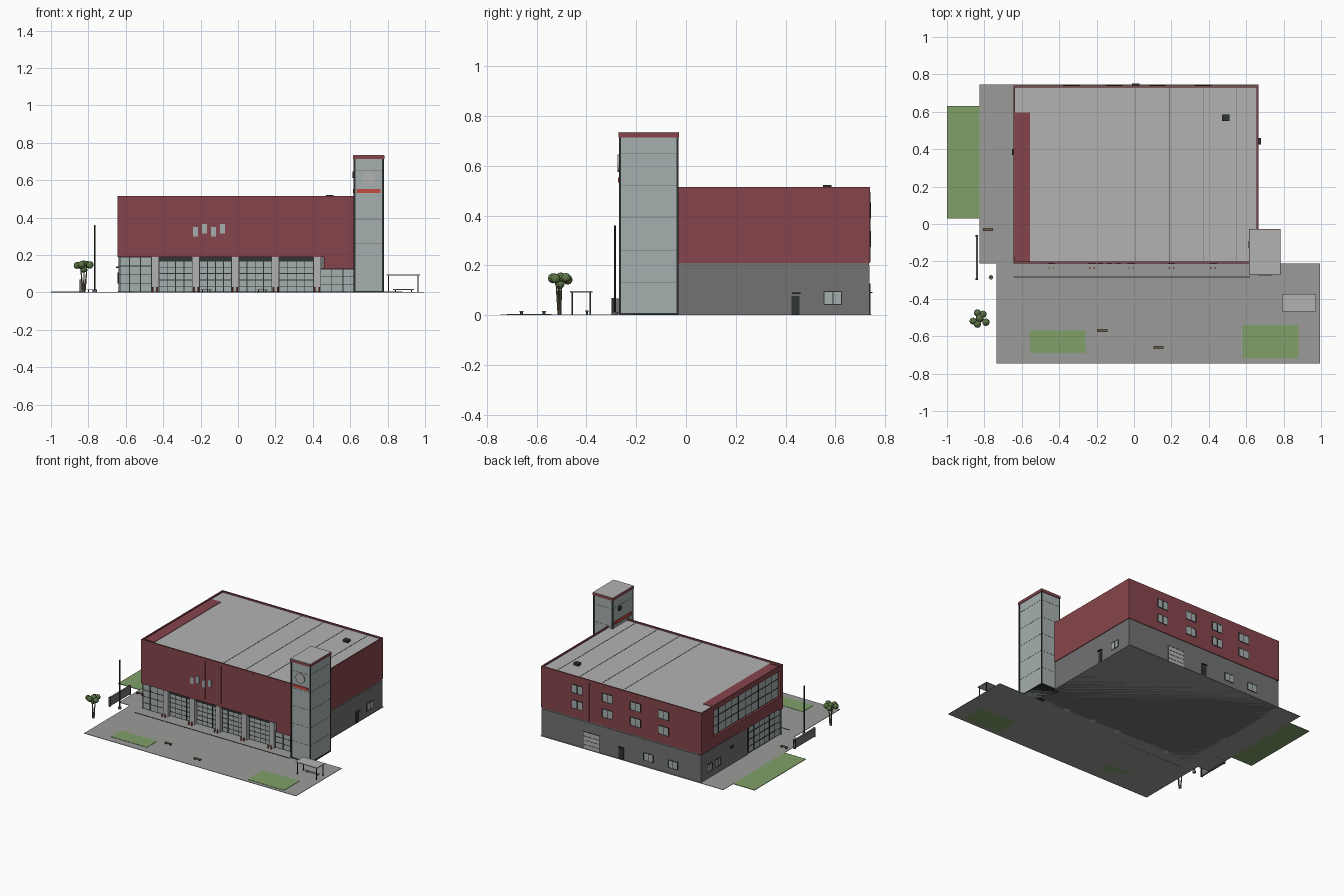
import bpy, bmesh, random
from mathutils import Matrix, Vector

if "Cube" in bpy.data.objects:
    bpy.data.objects.remove(bpy.data.objects["Cube"])
random.seed(4)


def material(name, r, g, b):
    m = bpy.data.materials.new(name)
    m.diffuse_color = (r, g, b, 1)
    m.use_nodes = True
    m.node_tree.nodes["Principled BSDF"].inputs["Base Color"].default_value = m.diffuse_color
    return m


RED = material("red_cladding", .24, .06, .07)
BRIGHT = material("bright_red", .55, .07, .05)
GLASS = material("glass", .38, .43, .43)
GREY = material("grey_wall", .17, .17, .175)
LIGHT = material("light_grey", .45, .45, .45)
DARK = material("dark_frame", .03, .033, .033)
PAVE = material("paving", .33, .33, .32)
GRASS = material("grass", .22, .35, .14)
LEAF = material("leaves", .12, .2, .07)
WOOD = material("wood", .15, .12, .08)


def finish(name, bm, mat):
    me = bpy.data.meshes.new(name)
    bm.to_mesh(me)
    bm.free()
    me.materials.append(mat)
    ob = bpy.data.objects.new(name, me)
    bpy.context.collection.objects.link(ob)
    return ob


def boxes(name, items, mat):
    """One object from boxes given as (x0, x1, y0, y1, z0, z1)."""
    bm = bmesh.new()
    for x0, x1, y0, y1, z0, z1 in items:
        m = Matrix.Translation(((x0 + x1) / 2, (y0 + y1) / 2, (z0 + z1) / 2))
        m = m @ Matrix.Diagonal((abs(x1 - x0), abs(y1 - y0), z1 - z0, 1))
        bmesh.ops.create_cube(bm, size=1, matrix=m)
    return finish(name, bm, mat)


def box(name, x0, x1, y0, y1, z0, z1, mat):
    return boxes(name, [(x0, x1, y0, y1, z0, z1)], mat)


def rod(name, p, q, r, mat, sides=8, r2=None):
    p, q = Vector(p), Vector(q)
    d = q - p
    m = Matrix.Translation((p + q) / 2) @ d.to_track_quat('Z', 'Y').to_matrix().to_4x4()
    bm = bmesh.new()
    bmesh.ops.create_cone(bm, cap_ends=True, segments=sides, radius1=r,
                          radius2=r if r2 is None else r2, depth=d.length, matrix=m)
    return finish(name, bm, mat)


def on_wall(axis, p0, p1, a0, a1, z0, z1):
    return (p0, p1, a0, a1, z0, z1) if axis == 'x' else (a0, a1, p0, p1, z0, z1)


def glazing(name, axis, pos, out, a0, a1, z0, z1, cols, rows, bar=.004, pane=GLASS, proud=.003):
    """Pane on a wall plane with a mullion grid; out is +1 or -1."""
    box(name + "_pane", *on_wall(axis, pos - out * .004, pos + out * proud * .5, a0, a1, z0, z1), pane)
    bars = []
    for i in range(cols + 1):
        a = a0 + (a1 - a0) * i / cols
        bars.append(on_wall(axis, pos - out * .002, pos + out * proud, a - bar / 2, a + bar / 2, z0, z1))
    for j in range(rows + 1):
        z = max(z0 + (z1 - z0) * j / rows, bar / 2)
        bars.append(on_wall(axis, pos - out * .002, pos + out * proud, a0, a1, z - bar / 2, z + bar / 2))
    boxes(name + "_frame", bars, DARK)


# Ground: paving and lawns
box("front_paving", -.735, .995, -.745, -.21, 0, .003, PAVE)
box("side_paving", -.825, .665, -.21, .745, 0, .003, PAVE)
box("side_lawn", -1, -.825, .03, .63, 0, .004, GRASS)
box("front_lawn_left", -.555, -.26, -.69, -.57, 0, .005, GRASS)
box("front_lawn_right", .58, .88, -.72, -.54, 0, .005, GRASS)
box("apron_line", -.645, .62, -.285, -.28, 0, .005, DARK)

# Ground floor
box("ground_floor_core", -.622, .66, -.18, .735, 0, .21, GREY)
box("ground_floor_rear_wall", -.64, .66, .72, .738, 0, .2, GREY)
box("ground_floor_left_wall", -.64, -.61, .2, .738, 0, .2, GREY)
box("ground_floor_right_wall", .64, .662, -.2, .738, 0, .2, GREY)

# Upper storey with a recess for the big side window
box("upper_core", -.622, .665, -.21, .74, .21, .5, RED)
boxes("upper_left_surround", [
    (-.645, -.62, -.21, .74, .21, .285), (-.645, -.62, -.21, .74, .48, .5),
    (-.645, -.62, -.21, -.18, .285, .48), (-.645, -.62, .595, .74, .285, .48)], RED)
box("front_soffit_band", -.645, .62, -.21, -.175, .19, .212, RED)
box("front_lowered_cladding", .46, .62, -.21, -.175, .125, .2, RED)
box("left_soffit_band", -.645, -.61, -.21, .32, .2, .212, RED)
glazing("side_curtain_wall", 'x', -.626, -1, -.18, .595, .285, .48, 10, 3, .006)

# Roof, parapet and seams
box("roof_deck", -.555, .655, -.2, .73, .495, .505, LIGHT)
box("roof_deck_corner", -.635, -.555, .595, .73, .495, .505, LIGHT)
box("roof_red_strip", -.635, -.555, -.18, .595, .495, .508, RED)
boxes("parapet", [(-.645, -.635, -.21, .74, .495, .515), (.655, .665, -.21, .74, .495, .515),
                  (-.645, .665, -.21, -.2, .495, .515), (-.645, .665, .73, .74, .495, .515)], RED)
boxes("roof_seams", [(x - .002, x + .002, -.2, .73, .5, .5065) for x in (.01, .19, .37, .55)], GREY)
box("roof_vent", .47, .51, .55, .585, .5, .522, DARK)

# Cladding joints on the front and rear
joints = [-.645 + .131 * i for i in range(1, 10)]
boxes("cladding_joints", [(x - .001, x + .001, y, y + .002, .213, .495)
                          for x in joints for y in (-.211, .739)], RED)

# Front bays, piers and red bollards
piers = [-.4425, -.225, -.015, .2, .4225]
boxes("front_piers", [(x - .02, x + .02, -.214, -.178, 0, .19) for x in piers], LIGHT)
for i in range(4):
    a, b = piers[i] + .02, piers[i + 1] - .02
    glazing(f"bay_door_{i + 1}", 'y', -.184, -1, a, b, 0, .168, 4, 5)
    box(f"bay_header_{i + 1}", a, b, -.195, -.178, .168, .19, DARK)
glazing("front_left_glass", 'y', -.195, -1, -.638, -.4625, 0, .188, 3, 4)
glazing("front_right_glass", 'y', -.19, -1, .4425, .62, 0, .125, 3, 3)
for i, x in enumerate(piers):
    for s in (-1, 1):
        rod(f"bollard_{i}_{s}", (x + s * .012, -.235, 0), (x + s * .012, -.235, .028), .004, BRIGHT)
for i in range(4):
    x, z = -.24 + i * .0483, .30 + .016 * (i % 2)
    box(f"front_small_panel_{i + 1}", x, x + .025, -.214, -.2, z, z + .05, GLASS)

# Left entrance
glazing("corner_side_glass", 'x', -.63, -1, -.195, -.13, 0, .195, 1, 4)
glazing("entrance_glass", 'x', -.63, -1, -.13, .17, 0, .2, 5, 4, .006)
for i, y in enumerate((.54, .64)):
    glazing(f"left_window_{i + 1}", 'x', -.64, -1, y - .03, y + .03, .05, .105, 2, 1)
box("left_wall_fitting", -.652, -.638, .37, .4, .13, .14, DARK)

# Rear wall openings
for r, z in enumerate((.275, .39)):
    for c, x in enumerate((.37, .124, -.105, -.335)):
        glazing(f"rear_window_{r}_{c}", 'y', .74, 1, x - .042, x + .042, z, z + .06, 2, 1)
for i, x in enumerate((-.21, -.41)):
    glazing(f"rear_low_window_{i + 1}", 'y', .738, 1, x - .038, x + .038, .045, .1, 2, 1)
glazing("rear_loading_door", 'y', .738, 1, .19, .32, 0, .125, 1, 4, .002, LIGHT)
box("rear_door", -.01, .03, .73, .742, 0, .08, DARK)
box("rear_door_canopy", -.01, .03, .735, .75, .088, .093, DARK)

# Right wall openings
glazing("right_window", 'x', .662, 1, .555, .625, .042, .095, 2, 1)
box("right_door", .655, .666, .423, .457, 0, .077, DARK)
box("right_door_canopy", .66, .678, .425, .46, .085, .09, DARK)

# Tower
X0, X1, Y0, Y1 = .618, .78, -.27, -.03
box("tower_glass", X0 + .003, X1 - .003, Y0 + .003, Y1 - .003, 0, .715, GLASS)
w = .009
boxes("tower_corner_posts", [(x, x + w, y, y + w, 0, .715) for x in (X0, X1 - w) for y in (Y0, Y1 - w)], DARK)
boxes("tower_base", [(X0, X1, Y0, Y1, 0, .009)], DARK)
boxes("tower_joints", [(X0 + .002, X1 - .002, Y0 + .002, Y1 - .002, z, z + .002)
                       for z in (.13, .26, .39, .52, .65)], GREY)
box("tower_red_cap", X0 - .002, X1 + .002, Y0 - .002, Y1 + .002, .713, .732, RED)
box("tower_roof", X0 - .001, X1 + .001, Y0 - .001, Y1 + .001, .732, .735, LIGHT)
box("tower_front_stripe", .634, .762, -.273, -.26, .532, .552, BRIGHT)
box("tower_side_stripe", .615, .63, -.25, -.05, .532, .552, BRIGHT)
rod("tower_front_disc", (.698, -.262, .61), (.698, -.275, .61), .036, LIGHT, 24)
rod("tower_side_disc", (.63, -.11, .63), (.613, -.11, .63), .018, DARK, 24)

# Flagpole and sign
rod("flagpole", (-.765, -.285, 0), (-.765, -.285, .36), .004, DARK)
rod("flagpole_base", (-.765, -.285, 0), (-.765, -.285, .012), .012, GREY, 12)
box("sign_wall", -.846, -.834, -.3, -.06, .004, .066, GREY)
boxes("sign_posts", [(-.847, -.833, y, y + .01, 0, .068) for y in (-.3, -.07)], DARK)

# Benches
for i, (x, y) in enumerate(((-.17, -.57), (.13, -.66), (-.78, -.03))):
    box(f"bench_seat_{i + 1}", x - .027, x + .027, y - .008, y + .008, .012, .016, WOOD)
    boxes(f"bench_legs_{i + 1}", [(x + s * .02 - .003, x + s * .02 + .003, y - .006, y + .006, 0, .012)
                                  for s in (-1, 1)], DARK)

# Bus shelter
box("shelter_roof", .795, .972, -.467, -.375, .091, .097, LIGHT)
boxes("shelter_posts", [(x, x + .005, y, y + .005, 0, .092) for x in (.803, .96) for y in (-.46, -.387)], DARK)
box("shelter_bench_seat", .83, .94, -.405, -.39, .014, .018, LIGHT)
boxes("shelter_bench_legs", [(x, x + .004, -.402, -.393, 0, .014) for x in (.84, .926)], DARK)

# Tree
C = Vector((-.825, -.507, 0))
for i, (dx, dy) in enumerate(((-.015, .006), (.017, -.004), (.002, -.014))):
    rod(f"tree_stem_{i + 1}", C + Vector((dx * .3, dy * .3, 0)), C + Vector((dx, dy, .125)), .005, WOOD, 6, .003)
bm = bmesh.new()
for dx, dy, z in ((0, 0, .125), (-.035, -.012, .145), (.033, -.018, .147), (-.012, .032, .142),
                  (.018, .025, .15), (-.012, -.028, .148), (0, .004, .15)):
    bmesh.ops.create_icosphere(bm, subdivisions=2, radius=.019 + random.random() * .003,
                               matrix=Matrix.Translation(C + Vector((dx, dy, z))))
finish("tree_crown", bm, LEAF)
